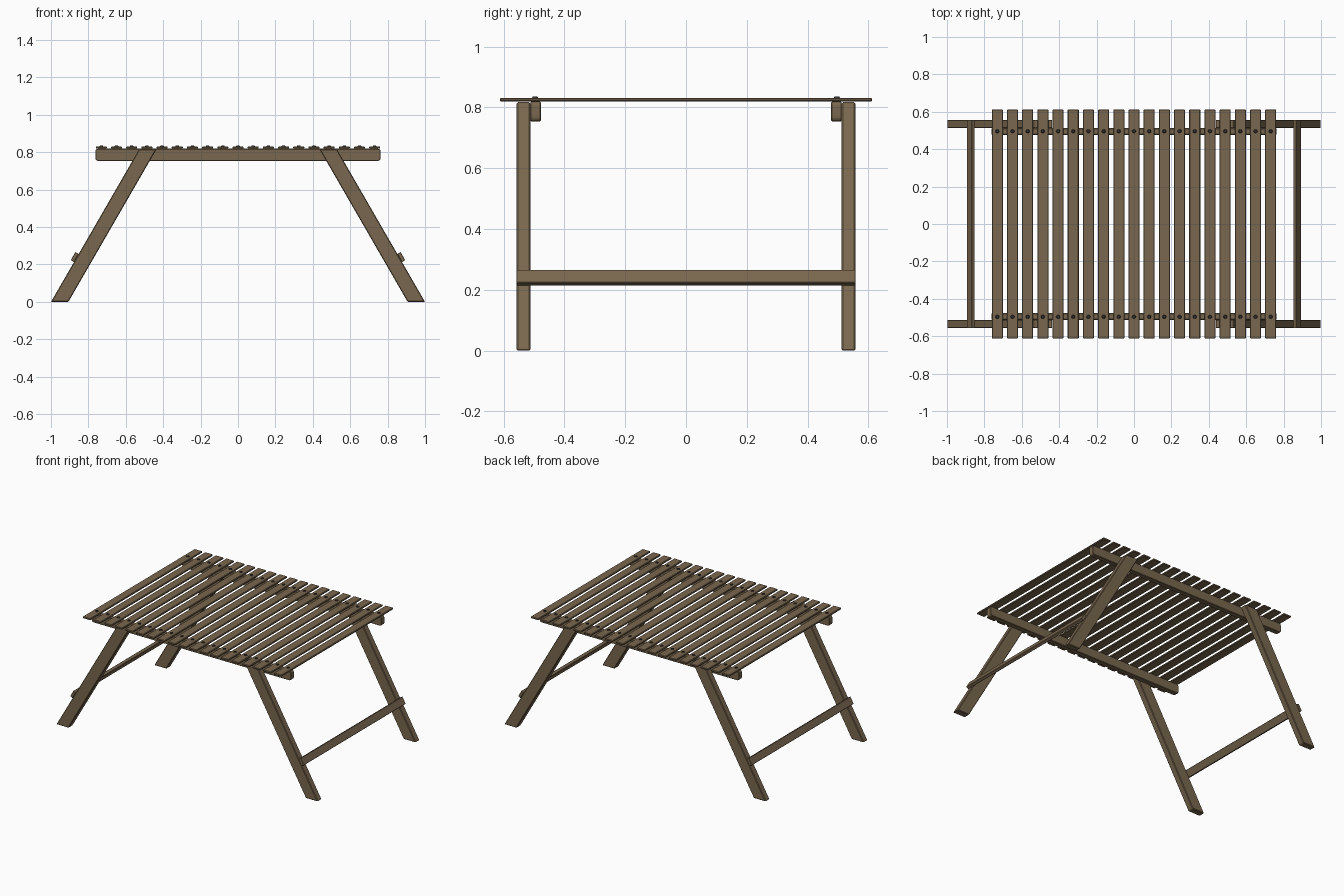
import bpy, bmesh, math
from mathutils import Matrix, Vector

if "Cube" in bpy.data.objects:
    bpy.data.objects.remove(bpy.data.objects["Cube"])


def material(name, rgb):
    m = bpy.data.materials.new(name)
    m.diffuse_color = (*rgb, 1)
    m.use_nodes = True
    m.node_tree.nodes["Principled BSDF"].inputs["Base Color"].default_value = m.diffuse_color
    return m


WOOD = material("brown wood", (0.19, 0.135, 0.077))
METAL = material("dark screw metal", (0.035, 0.032, 0.03))


def finish(bm, name, mat, bevel=0.0):
    bmesh.ops.recalc_face_normals(bm, faces=bm.faces)
    if bevel:
        bmesh.ops.bevel(bm, geom=bm.edges[:], offset=bevel, segments=1,
                        affect='EDGES', clamp_overlap=True)
    me = bpy.data.meshes.new(name)
    bm.to_mesh(me)
    bm.free()
    me.materials.append(mat)
    ob = bpy.data.objects.new(name, me)
    bpy.context.collection.objects.link(ob)
    return ob


def board(name, profile, y0, y1, bevel=0.0):
    """Extrude an x-z outline along y."""
    bm = bmesh.new()
    face = bm.faces.new([bm.verts.new((x, y0, z)) for x, z in profile])
    ext = bmesh.ops.extrude_face_region(bm, geom=[face])
    verts = [g for g in ext["geom"] if isinstance(g, bmesh.types.BMVert)]
    bmesh.ops.translate(bm, verts=verts, vec=(0, y1 - y0, 0))
    return finish(bm, name, WOOD, bevel)


def rounded(hx, z0, z1, r):
    pts = []
    for cx, cz, a0 in ((hx - r, z1 - r, 0), (r - hx, z1 - r, 90),
                       (r - hx, z0 + r, 180), (hx - r, z0 + r, 270)):
        for k in range(4):
            a = math.radians(a0 + 30 * k)
            pts.append((cx + r * math.cos(a), cz + r * math.sin(a)))
    return pts


# Table top slats with a domed screw near each end
COUNT, PITCH, HALF = 19, 0.0812, 0.0295
for i in range(COUNT):
    x = (i - (COUNT - 1) / 2) * PITCH
    board(f"top_slat_{i + 1}",
          [(x - HALF, 0.819), (x + HALF, 0.819), (x + HALF, 0.831), (x - HALF, 0.831)],
          -0.612, 0.612, 0.003)
    for side in (-1, 1):
        bm = bmesh.new()
        bmesh.ops.create_cone(bm, cap_ends=True, segments=12, radius1=0.013,
                              radius2=0.008, depth=0.008,
                              matrix=Matrix.Translation((x, side * 0.496, 0.831)))
        finish(bm, f"screw_{i + 1}_{'front' if side < 0 else 'back'}", METAL)

# Long rails under the slats
for side, label in ((-1, "front"), (1, "back")):
    board(f"{label}_rail", rounded(0.763, 0.754, 0.819, 0.014),
          side * 0.477, side * 0.512, 0.003)

# Splayed legs and the stretchers fixed on their outer faces
T = math.tan(math.radians(30))
u, n = Vector((-0.5, 0.866)), Vector((0.866, 0.5))
for sx, xl in ((-1, "left"), (1, "right")):
    leg = [(1.0, 0.0), (0.907, 0.0), (0.907 - 0.817 * T, 0.817), (1.0 - 0.817 * T, 0.817)]
    for sy, yl in ((-1, "front"), (1, "back")):
        board(f"{yl}_{xl}_leg", [(sx * x, z) for x, z in leg],
              sy * 0.512, sy * 0.557, 0.004)
    c = Vector((1.0 - 0.235 * T, 0.235))
    bar = [c - u * 0.025, c + u * 0.025, c + u * 0.025 + n * 0.02, c - u * 0.025 + n * 0.02]
    board(f"{xl}_stretcher", [(sx * p.x, p.y) for p in bar], -0.557, 0.557, 0.002)
